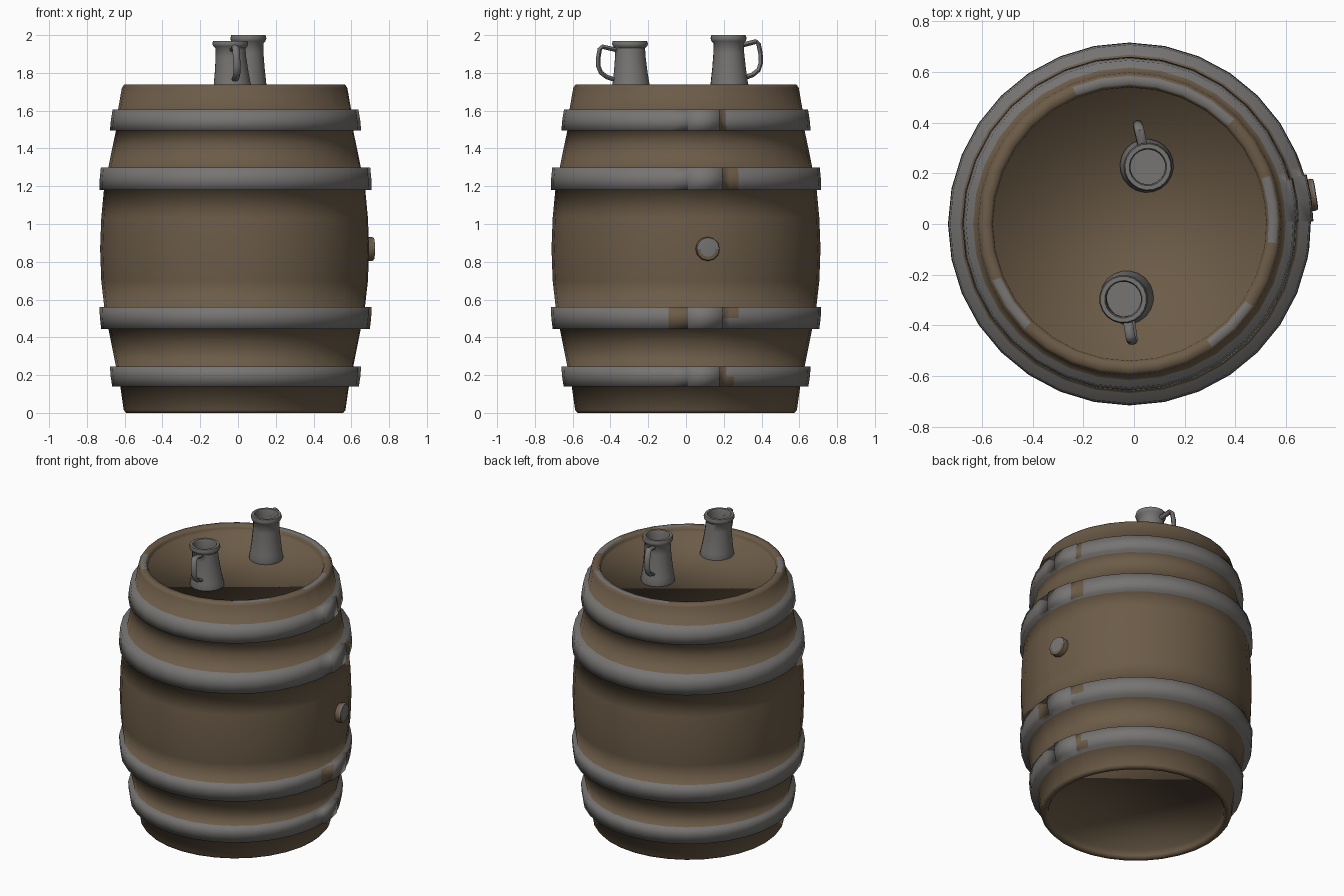
import bpy, bmesh, math, random
from mathutils import Vector, Matrix

if "Cube" in bpy.data.objects:
    bpy.data.objects.remove(bpy.data.objects["Cube"])

random.seed(4)
CX = -0.018  # barrel axis in x


def material(name, rgb):
    m = bpy.data.materials.new(name)
    m.diffuse_color = (*rgb, 1)
    m.use_nodes = True
    m.node_tree.nodes["Principled BSDF"].inputs["Base Color"].default_value = m.diffuse_color
    return m


WOOD = material("brown wood", (0.150, 0.106, 0.064))
METAL = material("grey metal", (0.182, 0.177, 0.170))


def finish(bm, name, mats, angle=None):
    bmesh.ops.recalc_face_normals(bm, faces=bm.faces)
    for f in bm.faces:
        f.smooth = True
    me = bpy.data.meshes.new(name)
    bm.to_mesh(me)
    bm.free()
    for m in mats:
        me.materials.append(m)
    ob = bpy.data.objects.new(name, me)
    bpy.context.collection.objects.link(ob)
    if angle:
        bpy.context.view_layer.objects.active = ob
        ob.select_set(True)
        bpy.ops.object.shade_smooth_by_angle(angle=math.radians(angle))
        ob.select_set(False)
    return ob


def bridge(bm, a, b, mat=0):
    """Quads between two closed rings; returns the faces."""
    n = len(a)
    out = []
    for j in range(n):
        f = bm.faces.new((a[j], a[(j + 1) % n], b[(j + 1) % n], b[j]))
        f.material_index = mat
        out.append(f)
    return out


# Barrel: one turned profile, hoops included, so shading flows into the hoops
hoops = [  # z0, z1, outer r low, outer r high, wood r low, wood r high
    (0.14, 0.245, 0.648, 0.660, 0.605, 0.628),
    (0.445, 0.56, 0.706, 0.716, 0.668, 0.690),
    (1.18, 1.30, 0.716, 0.708, 0.692, 0.668),
    (1.495, 1.605, 0.660, 0.646, 0.628, 0.617)]
between = [[(0.648, 0.345)], [(0.706, 0.70), (0.712, 0.87), (0.706, 1.03)],
           [(0.648, 1.40)], []]
rows = [(0.535, 0.05, ""), (0.540, 0.015, ""), (0.550, 0.0, ""),
        (0.575, 0.0, ""), (0.587, 0.015, "")]   # (r, z, tag of band above)
for k, (z0, z1, ra, rb, wa, wb) in enumerate(hoops):
    rows += [(wa, z0, "hoop"), (ra, z0, f"low{k}"),
             ((ra + rb) / 2 + 0.002, (z0 + z1) / 2, f"high{k}"),
             (rb, z1, "hoop"), (wb, z1, "")]
    rows += [(r, z, "") for r, z in between[k]]
rows += [(0.597, 1.72, ""), (0.585, 1.738, "rim"), (0.550, 1.738, ""),
         (0.540, 1.72, ""), (0.537, 1.70, "")]

# Extra angles around the hoop seams
seam = [-0.13, 0.012, 0.016, 0.145, 0.272, 0.276, 0.33, 0.40]
angles = seam + [a for a in (math.tau * i / 32 for i in range(32))
                 if 0.45 < a < 6.1]
worn = {("low3", 0.33), ("high3", 0.33), ("low2", 0.40), ("high2", 0.40),
        ("low1", 0.02), ("high1", 0.02), ("high1", 0.40),
        ("low0", 0.40), ("high0", 0.33)}


def is_worn(tag, a):
    for t, end in worn:
        start = -0.14 if end == 0.02 else 0.275
        if t == tag and start < a < end:
            return True
    return False


bm = bmesh.new()
rings = []
for i, (r, z, tag) in enumerate(rows):
    on_hoop = tag[:3] in ("low", "hig") or (i and rows[i - 1][2][:4] == "high")
    ring = []
    for a in angles:
        rr = r + (0.010 if on_hoop and 0.014 < a < 0.274 else 0)
        ring.append(bm.verts.new((CX + rr * math.cos(a), rr * math.sin(a), z)))
    rings.append(ring)
for i in range(len(rows) - 1):
    tag = rows[i][2]
    for j, f in enumerate(bridge(bm, rings[i], rings[i + 1])):
        a0 = angles[j]
        a1 = angles[(j + 1) % len(angles)]
        mid = (a0 + a1) / 2 if a1 > a0 else a0 + 0.03
        if tag == "rim":      # chipped paint around the top edge
            deg = math.degrees(mid)
            patchy = deg < 140 or deg > 280
            f.material_index = int((patchy and random.random() < 0.55)
                                   or 198 < deg < 222)
        elif tag:
            f.material_index = int(not is_worn(tag, mid))
# Recessed flat ends
bm.faces.new(rings[0])
bm.faces.new(rings[-1])
finish(bm, "barrel", [WOOD, METAL])

# Bung on the right side
bm = bmesh.new()
axis = Vector((math.cos(0.158), math.sin(0.158), 0))
side = Vector((-axis.y, axis.x, 0))
start = Vector((CX, 0, 0.868))
prev = None
for r, d in ((0.060, 0.67), (0.064, 0.735), (0.060, 0.744), (0.042, 0.746)):
    ring = [bm.verts.new(start + axis * d + side * (r * math.cos(t))
                         + Vector((0, 0, r * math.sin(t))))
            for t in (math.tau * i / 12 for i in range(12))]
    if prev:
        for f in bridge(bm, prev, ring):
            c = f.calc_center_median()
            f.material_index = int(d > 0.74 and c.z > 0.86)
    prev = ring
bm.faces.new(prev).material_index = 1
finish(bm, "bung", [WOOD, METAL], 40)

# Tankards
MUG = [(0.104, 0), (0.106, 0.012), (0.099, 0.045), (0.089, 0.12),
       (0.082, 0.19), (0.080, 0.240), (0.091, 0.250), (0.096, 0.264),
       (0.091, 0.280), (0.074, 0.280), (0.069, 0.265), (0.070, 0.20),
       (0.078, 0.03)]
HANDLE = [(0.070, 0.230), (0.115, 0.240), (0.148, 0.248), (0.163, 0.235),
          (0.172, 0.190), (0.174, 0.145), (0.160, 0.108), (0.128, 0.084),
          (0.085, 0.070)]


def tankard(name, x, y, z, height, lean, turn):
    bm = bmesh.new()
    rings = [[bm.verts.new((r * math.cos(t), r * math.sin(t), h))
              for t in (math.tau * i / 20 for i in range(20))] for r, h in MUG]
    for a, b in zip(rings, rings[1:]):
        bridge(bm, a, b)
    bm.faces.new(rings[0])
    bm.faces.new(rings[-1])
    # handle: oval section swept along the path
    prev = first = None
    pts = [Vector((u, 0, h)) for u, h in HANDLE]
    for i, p in enumerate(pts):
        t = (pts[min(i + 1, len(pts) - 1)] - pts[max(i - 1, 0)]).normalized()
        n = Vector((t.z, 0, -t.x))
        ring = [bm.verts.new(p + n * (0.012 * math.cos(q))
                             + Vector((0, 0.019 * math.sin(q), 0)))
                for q in (math.tau * k / 8 for k in range(8))]
        if prev:
            bridge(bm, prev, ring)
        else:
            first = ring
        prev = ring
    bm.faces.new(first)
    bm.faces.new(prev)
    bm.transform(Matrix.Rotation(math.radians(turn), 4, 'Z'))
    for v in bm.verts:   # stretch to height with a slight lean
        k = v.co.z / 0.28
        v.co = Vector((x + v.co.x + lean[0] * k, y + v.co.y + lean[1] * k,
                       z + height * k))
    finish(bm, name, [METAL], 50)


tankard("front_tankard", -0.028, -0.290, 1.695, 0.275, (-0.014, -0.007), -80)
tankard("back_tankard", 0.050, 0.230, 1.70, 0.30, (0.005, -0.005), 103)
